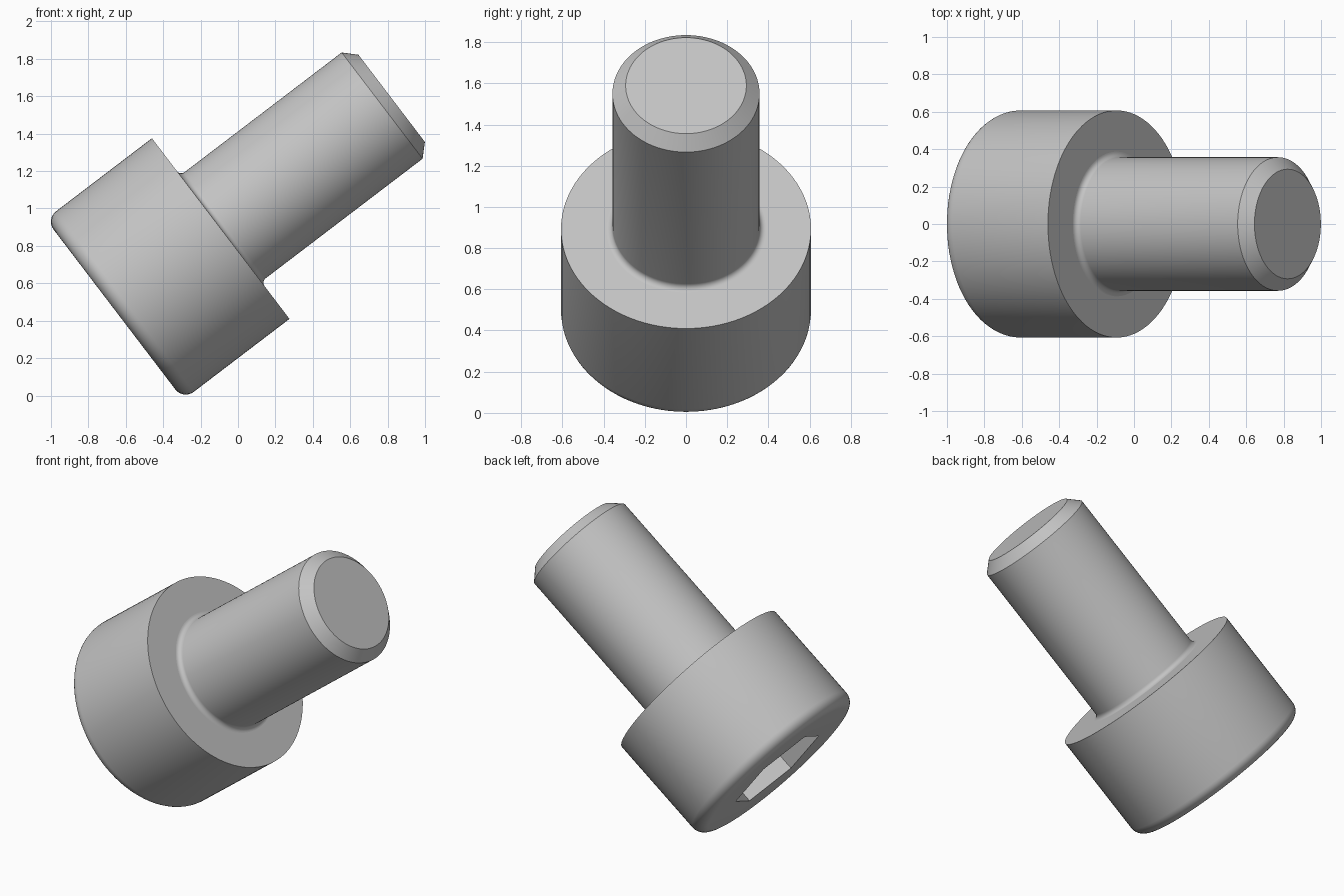
import bpy, bmesh
from math import pi, sin, cos, radians
from mathutils import Matrix

if "Cube" in bpy.data.objects:
    bpy.data.objects.remove(bpy.data.objects["Cube"], do_unlink=True)

SEGMENTS = 96
HEAD_R, HEAD_H, HEAD_ROUND = 0.607, 0.714, 0.07
SHAFT_R, SHAFT_L, CHAMFER, ROOT_FILLET = 0.357, 1.149, 0.064, 0.03
SOCKET_APOTHEM, SOCKET_DEPTH = 0.286, 0.357

# The screw axis leans over; its origin is the centre of the head's seat face
PLACE = Matrix.Translation((-0.0925, 0, 0.8925)) @ Matrix.Rotation(radians(52.7), 4, 'Y')

steel = bpy.data.materials.new("grey_steel")
steel.use_nodes = True
colour = (0.55, 0.55, 0.55, 1)
steel.diffuse_color = colour
steel.node_tree.nodes["Principled BSDF"].inputs["Base Color"].default_value = colour


def circle(radius):
    return lambda a: radius


def hexagon(apothem):
    return lambda a: apothem / cos(a % (pi / 3) - pi / 6)


def arc(cr, cz, radius, start, end, steps=8):
    """Rounded stretch of a profile, as (ring shape, height) pairs."""
    angles = [radians(start + (end - start) * i / steps) for i in range(steps + 1)]
    return [(circle(cr + radius * cos(t)), cz + radius * sin(t)) for t in angles]


def lathe(name, profile):
    """Skin a stack of rings and cap both ends."""
    bm = bmesh.new()
    rings = []
    for shape, z in profile:
        angles = [2 * pi * i / SEGMENTS for i in range(SEGMENTS)]
        rings.append([bm.verts.new((shape(a) * cos(a), shape(a) * sin(a), z)) for a in angles])
    for low, high in zip(rings, rings[1:]):
        for i in range(SEGMENTS):
            j = (i + 1) % SEGMENTS
            bm.faces.new((low[i], low[j], high[j], high[i]))
    bm.faces.new(rings[0])
    bm.faces.new(rings[-1])
    bmesh.ops.recalc_face_normals(bm, faces=bm.faces)
    mesh = bpy.data.meshes.new(name)
    bm.to_mesh(mesh)
    bm.free()
    mesh.materials.append(steel)
    obj = bpy.data.objects.new(name, mesh)
    bpy.context.collection.objects.link(obj)
    obj.matrix_world = PLACE
    bpy.ops.object.select_all(action='DESELECT')
    obj.select_set(True)
    bpy.context.view_layer.objects.active = obj
    bpy.ops.object.shade_smooth_by_angle(angle=radians(30))


# Head: socket floor, socket wall, rounded outer edge, seat face
socket = hexagon(SOCKET_APOTHEM)
lathe("socket_head",
      [(socket, SOCKET_DEPTH - HEAD_H), (socket, -HEAD_H)]
      + arc(HEAD_R - HEAD_ROUND, HEAD_ROUND - HEAD_H, HEAD_ROUND, -90, 0)
      + [(circle(HEAD_R), 0)])

# Shaft: sunk base, root fillet, straight body, chamfered tip
lathe("shaft",
      [(circle(SHAFT_R + ROOT_FILLET), -0.05)]
      + arc(SHAFT_R + ROOT_FILLET, ROOT_FILLET, ROOT_FILLET, 270, 180)
      + [(circle(SHAFT_R), SHAFT_L - CHAMFER), (circle(SHAFT_R - CHAMFER), SHAFT_L)])
